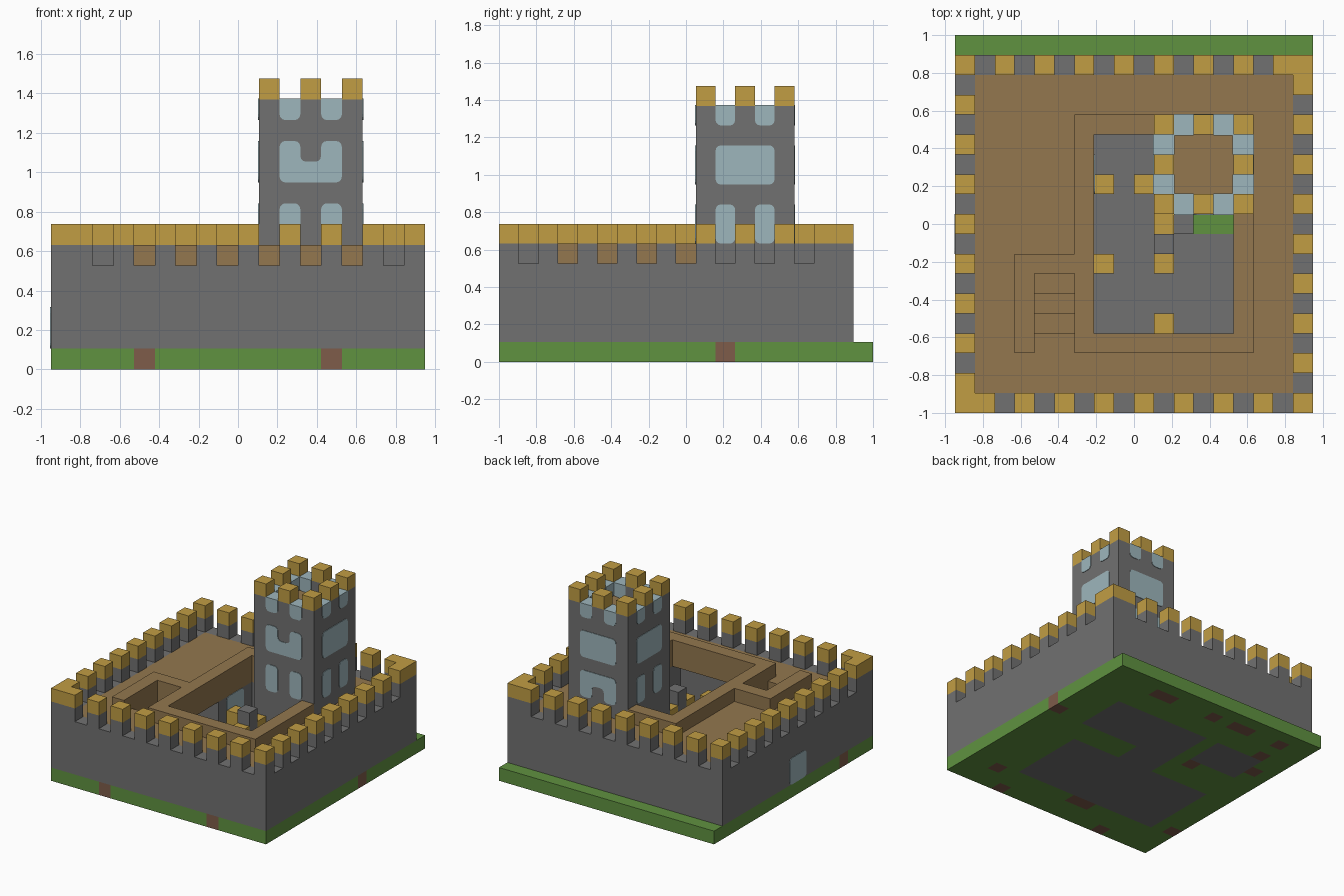
import bpy, bmesh
from mathutils import Vector

if "Cube" in bpy.data.objects:
    bpy.data.objects.remove(bpy.data.objects["Cube"], do_unlink=True)

U = 2 / 19                       # edge of one building block
ORIGIN = Vector((-9 * U, -1, 0))


def material(name, rgb):
    def linear(c):
        c /= 255
        return c / 12.92 if c < 0.04 else ((c + 0.055) / 1.055) ** 2.4
    col = [linear(c) for c in rgb] + [1]
    m = bpy.data.materials.new(name)
    m.use_nodes = True
    m.diffuse_color = col
    m.node_tree.nodes["Principled BSDF"].inputs["Base Color"].default_value = col
    return m


GRASS = material("grass green", (96, 146, 64))
STONE = material("stone grey", (113, 113, 113))
GOLD = material("sandstone gold", (193, 157, 68))
WOOD = material("plank brown", (147, 119, 78))
GLASS = material("glass blue", (158, 182, 188))
CLAY = material("clay red", (126, 92, 74))

PARTS = {"ground": GRASS, "stone_floor": STONE, "clay_blocks": CLAY,
         "castle_walls": STONE, "wall_merlon_caps": GOLD, "walkway": WOOD,
         "stairs": WOOD, "tower": STONE, "tower_floor": WOOD,
         "tower_merlons": GOLD, "courtyard_posts": STONE, "post_caps": GOLD}
cells = {}


def fill(part, xs, ys, zs):
    """Fill a block range with a part, or carve it out when part is None."""
    for i in range(*xs):
        for j in range(*ys):
            for k in range(*zs):
                if part:
                    cells[i, j, k] = part
                else:
                    cells.pop((i, j, k), None)


def block(part, i, j, *zs):
    fill(part, (i, i + 1), (j, j + 1), zs)


def link(name, bm, mat):
    me = bpy.data.meshes.new(name)
    bm.to_mesh(me)
    bm.free()
    me.materials.append(mat)
    bpy.context.collection.objects.link(bpy.data.objects.new(name, me))


# Ground with stone floors and buried clay blocks
fill("ground", (0, 18), (0, 19), (0, 1))
for xs, ys in (((2, 14), (3, 9)), ((7, 15), (11, 15)),
               ((7, 10), (9, 11)), ((2, 6), (12, 15))):
    fill("stone_floor", xs, ys, (0, 1))
for i, j in ((17, 11), (12, 17), (13, 17), (8, 17), (5, 17), (6, 17), (2, 17),
             (2, 15), (1, 13), (5, 11), (15, 2), (13, 0), (7, 2), (8, 2),
             (4, 0), (0, 3)):
    block("clay_blocks", i, j, 0, 1)

# Outer walls, walkway and the low parapet around the courtyard and stairs
fill("castle_walls", (0, 18), (0, 18), (1, 5))
fill("walkway", (1, 17), (1, 17), (4, 5))
fill("walkway", (6, 15), (3, 15), (5, 6))
fill("walkway", (3, 4), (3, 8), (5, 6))
fill("walkway", (3, 6), (7, 8), (5, 6))

# Hollow room under the walkway, open courtyard and stairwell
fill(None, (2, 14), (3, 10), (1, 4))
fill(None, (7, 14), (4, 14), (1, 6))
fill(None, (4, 6), (4, 7), (1, 6))
for step in range(3):
    fill("stairs", (4, 6), (4 + step, 5 + step), (1, 4 - step))

# Battlements of the outer walls
front = {0, 17} | set(range(1, 18, 2))
back = {0, 17} | set(range(2, 18, 2))
merlons = {(i, 0) for i in front} | {(i, 17) for i in back}
merlons |= {(0, j) for j in front} | {(17, j) for j in back}
for i, j in merlons:
    block("castle_walls", i, j, 5, 6)
    block("wall_merlon_caps", i, j, 6, 7)

# Tower with a sunken top floor and alternating merlons
fill("tower", (10, 15), (10, 15), (1, 13))
fill(None, (11, 14), (11, 14), (12, 13))
fill("tower_floor", (11, 14), (11, 14), (11, 12))
for i in range(10, 15, 2):
    for j in range(10, 15, 2):
        if (i, j) != (12, 12):
            block("tower_merlons", i, j, 13, 14)

# Courtyard posts and broken wall pieces
for i, j, top in ((7, 11, 2), (9, 11, 2), (10, 9, 3), (7, 7, 2),
                  (10, 7, 3), (10, 4, 2)):
    block("courtyard_posts", i, j, 1, top)
    block("post_caps", i, j, top, top + 1)
block("courtyard_posts", 10, 8, 1, 5)
block("courtyard_posts", 11, 9, 1, 3)

# Turn each part's exposed block sides into one clean mesh
for part, mat in PARTS.items():
    bm = bmesh.new()
    for cell in [c for c, p in cells.items() if p == part]:
        for axis in range(3):
            for side in (0, 1):
                near = list(cell)
                near[axis] += 2 * side - 1
                if tuple(near) in cells:
                    continue
                b, c = (axis + 1) % 3, (axis + 2) % 3
                ring = []
                for db, dc in ((0, 0), (1, 0), (1, 1), (0, 1)):
                    p = Vector(cell)
                    p[axis] += side
                    p[b] += db
                    p[c] += dc
                    ring.append(bm.verts.new(p * U + ORIGIN))
                bm.faces.new(ring if side else ring[::-1])
    bmesh.ops.remove_doubles(bm, verts=bm.verts, dist=0.001)
    bmesh.ops.dissolve_limit(bm, angle_limit=0.01, verts=bm.verts, edges=bm.edges)
    link(part, bm, mat)


def pane(name, axis, start, end, outline, sharp_top=False):
    """Rounded glass pane; outline is in blocks (along the wall, height)."""
    bm = bmesh.new()
    other = 1 - axis
    verts = []
    for s, h in outline:
        p = Vector((0, 0, h))
        p[axis], p[other] = start, s
        verts.append(bm.verts.new(p * U + ORIGIN))
    face = bm.faces.new(verts)
    top = max(h for s, h in outline) * U
    soft = [v for v in verts if not (sharp_top and v.co.z > top - 0.01)]
    bmesh.ops.bevel(bm, geom=soft, offset=0.03, offset_type='OFFSET',
                    segments=3, profile=0.5, affect='VERTICES')
    ext = bmesh.ops.extrude_face_region(bm, geom=bm.faces[:])
    shift = Vector((0, 0, 0))
    shift[axis] = (end - start) * U
    moved = [g for g in ext["geom"] if isinstance(g, bmesh.types.BMVert)]
    bmesh.ops.translate(bm, verts=moved, vec=shift)
    bmesh.ops.recalc_face_normals(bm, faces=bm.faces)
    link(name, bm, GLASS)


def rect(s0, s1, h0, h1):
    return [(s0, h0), (s1, h0), (s1, h1), (s0, h1)]


# Tower windows on all four sides
E = 0.04
notched = [(11, 9), (14, 9), (14, 11), (13, 11), (13, 10), (12, 10), (12, 11), (11, 11)]
doorway = [(11, 6), (12, 6), (12, 7), (13, 7), (13, 6), (14, 6), (14, 8), (11, 8)]
for side, axis, wall, out in (("front", 1, 10, -1), ("back", 1, 15, 1),
                              ("left", 0, 15, 1), ("right", 0, 10, -1)):
    skin = wall + out * E
    middle = notched if side == "front" else rect(11, 14, 9, 11)
    pane(f"tower_{side}_middle_window", axis, wall, skin, middle)
    for n, s in enumerate((11, 13)):
        pane(f"tower_{side}_crenel_glass_{n}", axis, wall - out * (1 + E), skin,
             rect(s, s + 1, 12, 13 + E), True)
        if side != "back":
            pane(f"tower_{side}_lower_window_{n}", axis, wall, skin, rect(s, s + 1, 6, 8))
    if side == "back":
        pane("tower_back_door_frame", axis, wall, skin, doorway)

# Door pane in the outer wall and a courtyard window
pane("side_wall_door", 0, 0, -E, rect(8, 10, 1, 3))
pane("courtyard_window", 0, 7, 7 + E, rect(11, 13, 2, 4))
